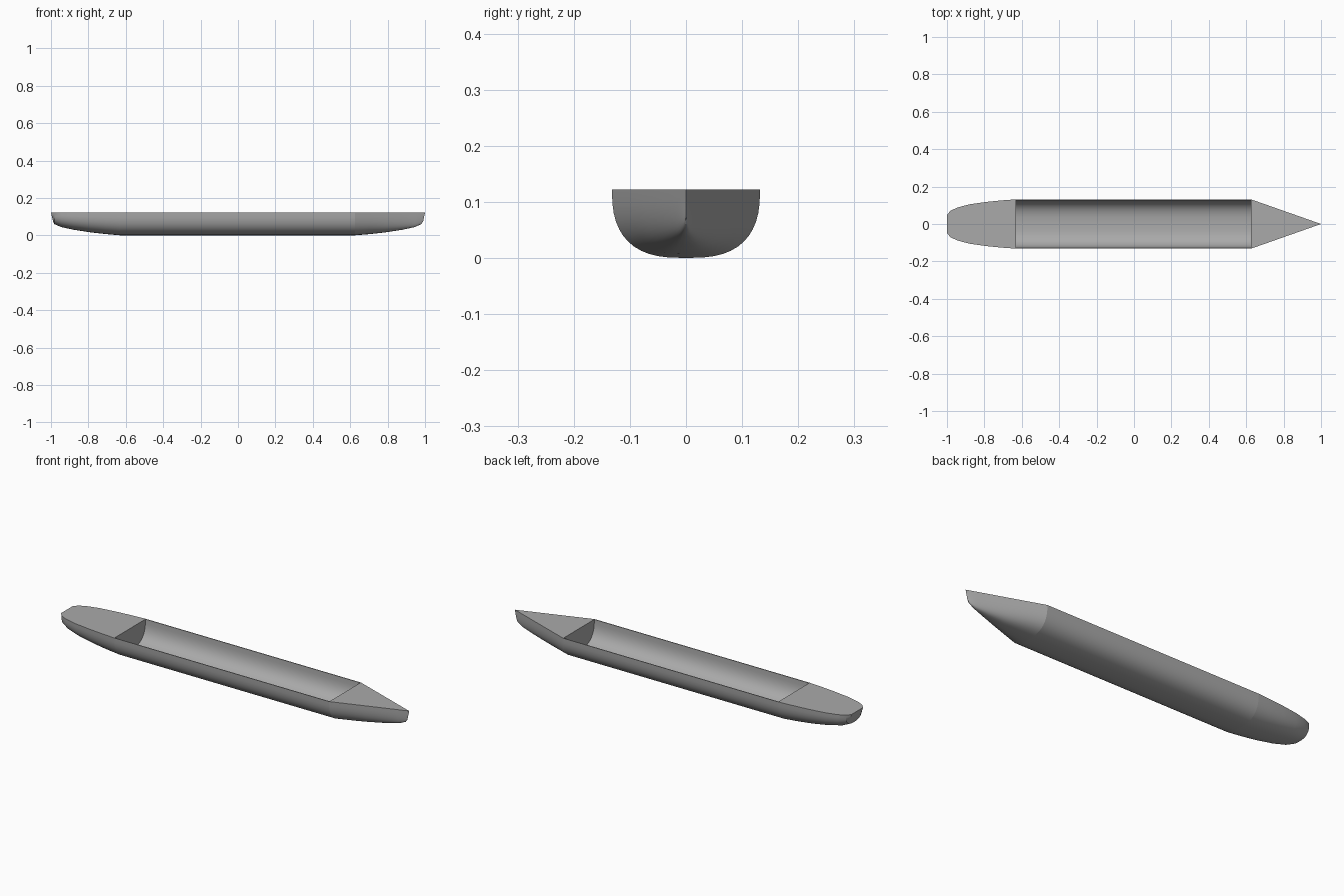
import bpy
import bmesh
import math

old = bpy.data.objects.get("Cube")
if old:
    bpy.data.objects.remove(old, do_unlink=True)

TOP, BEAM = 0.122, 0.132
HOLD_AFT, HOLD_FORE, WALL = -0.63, 0.625, 0.004

grey = bpy.data.materials.new("hull_grey")
grey.use_nodes = True
colour = (0.40, 0.40, 0.40, 1)
grey.diffuse_color = colour
grey.node_tree.nodes["Principled BSDF"].inputs["Base Color"].default_value = colour


def section(x, half, keel, rake=0.0, steps=24):
    """Rounded U-shaped rib from one gunwale to the other."""
    points = []
    for i in range(steps + 1):
        a = math.pi * i / steps
        side = math.copysign(abs(math.cos(a)) ** 0.72, math.cos(a))
        depth = math.sin(a) ** 0.78 if 0 < i < steps else 0.0
        points.append((x - rake * depth, half * side, TOP - (TOP - keel) * depth))
    return points


def finish(name, bm, smooth=True):
    bmesh.ops.remove_doubles(bm, verts=bm.verts, dist=0.00001)
    mesh = bpy.data.meshes.new(name)
    bm.to_mesh(mesh)
    bm.free()
    mesh.materials.append(grey)
    obj = bpy.data.objects.new(name, mesh)
    bpy.context.collection.objects.link(obj)
    if smooth:
        bpy.ops.object.select_all(action="DESELECT")
        obj.select_set(True)
        bpy.context.view_layer.objects.active = obj
        bpy.ops.object.shade_smooth_by_angle(angle=math.radians(30))
    return obj


def loft(name, ribs, flip=False, cap_start=False):
    bm = bmesh.new()
    rows = [[bm.verts.new(p) for p in rib] for rib in ribs]
    for a, b in zip(rows, rows[1:]):
        for i in range(len(a) - 1):
            quad = (a[i], a[i + 1], b[i + 1], b[i])
            bm.faces.new(quad[::-1] if flip else quad)
    if cap_start:
        bm.faces.new(rows[0][::-1])
    return finish(name, bm)


def plate(name, points):
    bm = bmesh.new()
    bm.faces.new([bm.verts.new(p) for p in points])
    return finish(name, bm, smooth=False)


# Stations: position, half beam, keel height, rake of the end
stern = [(-1.0, 0.048, 0.072, -0.012), (-0.982, 0.07, 0.06), (-0.945, 0.088, 0.044),
         (-0.88, 0.105, 0.03), (-0.79, 0.118, 0.016), (-0.71, 0.126, 0.007),
         (HOLD_AFT, BEAM, 0)]
bow = [(HOLD_FORE, BEAM, 0)]
for x, keel in ((0.71, 0.007), (0.79, 0.016), (0.88, 0.03), (0.945, 0.044), (0.98, 0.06)):
    bow.append((x, BEAM * (1 - x) / (1 - HOLD_FORE), keel))
bow.append((1.0, 0, 0.075, 0.01))

# Outer shell
loft("stern_hull", [section(*s) for s in stern], cap_start=True)
loft("middle_hull", [section(HOLD_AFT, BEAM, 0), section(HOLD_FORE, BEAM, 0)])
loft("bow_hull", [section(*s) for s in bow])

# Decks over both ends
for name, stations in (("stern_deck", stern), ("bow_deck", bow[:-1])):
    outline = [(s[0], -s[1], TOP) for s in stations]
    if name == "bow_deck":
        outline.append((1, 0, TOP))
    outline += [(s[0], s[1], TOP) for s in reversed(stations)]
    plate(name, outline)

# Open hold with thin walls and flat bulkheads
inner = [section(x, BEAM - WALL, WALL) for x in (HOLD_AFT, HOLD_FORE)]
loft("hold_lining", inner, flip=True)
plate("aft_bulkhead", inner[0])
plate("fore_bulkhead", inner[1][::-1])

# Narrow gunwale rims
for name, side in (("left_gunwale", 1), ("right_gunwale", -1)):
    edge = [(HOLD_AFT, side * BEAM, TOP), (HOLD_AFT, side * (BEAM - WALL), TOP),
            (HOLD_FORE, side * (BEAM - WALL), TOP), (HOLD_FORE, side * BEAM, TOP)]
    plate(name, edge[::side])
